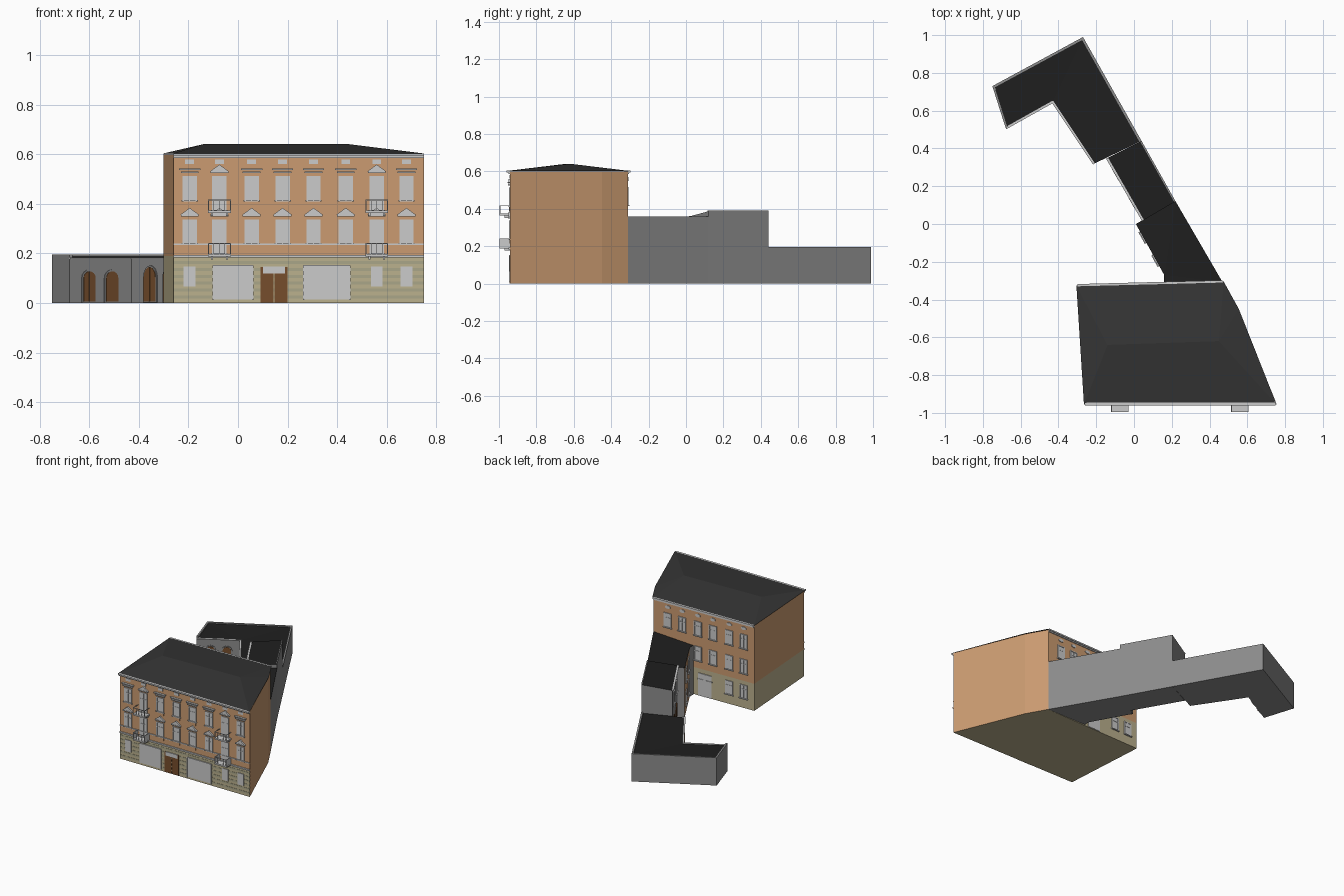
import bpy, bmesh
from math import sin, cos, pi, hypot
from mathutils import Vector

if "Cube" in bpy.data.objects:
    bpy.data.objects.remove(bpy.data.objects["Cube"])


def mat(name, rgb):
    m = bpy.data.materials.new(name)
    m.diffuse_color = (*rgb, 1)
    m.use_nodes = True
    m.node_tree.nodes["Principled BSDF"].inputs["Base Color"].default_value = m.diffuse_color
    return m


ORANGE = mat("orange_plaster", (0.60, 0.33, 0.165))
BEIGE = mat("beige_stone", (0.50, 0.44, 0.27))
COURSE = mat("stone_course", (0.40, 0.38, 0.25))
SLATE = mat("slate_roof", (0.035, 0.035, 0.035))
TAR = mat("flat_roof", (0.014, 0.014, 0.014))
GREY = mat("wing_render", (0.26, 0.26, 0.26))
WOOD = mat("brown_wood", (0.18, 0.075, 0.025))
parts = {}


def part(name, *mats):
    if name not in parts:
        parts[name] = (bmesh.new(), mats)
    return parts[name][0]


def extrude(name, m, wall, poly, d0, d1):
    """Profile in wall coordinates (along, up), extruded outward from d0 to d1."""
    bm = part(name, *([m] if m else []))
    a, b = Vector(wall[0]), Vector(wall[1])
    t = (b - a).normalized()
    n = Vector((t.y, -t.x))
    rings = [[bm.verts.new((*(a + t * u + n * d), z)) for u, z in poly] for d in (d0, d1)]
    for r in rings:
        bm.faces.new(r)
    for i in range(len(poly)):
        j = (i + 1) % len(poly)
        bm.faces.new((rings[0][i], rings[0][j], rings[1][j], rings[1][i]))


def box(name, m, wall, u, w, z0, z1, d0, d1):
    h = w / 2
    extrude(name, m, wall, [(u - h, z0), (u + h, z0), (u + h, z1), (u - h, z1)], d0, d1)


def arch(u, w, z0, z1):
    r = w / 2
    return [(u - r, z0), (u + r, z0)] + [(u + r * cos(k * pi / 8), z1 - r + r * sin(k * pi / 8)) for k in range(9)]


def volume(name, mats, pts, z0, tops, side_mat=lambda i: 0, top_mat=0):
    bm = part(name, *mats)
    lo = [bm.verts.new((x, y, z0)) for x, y in pts]
    hi = [bm.verts.new((x, y, z)) for (x, y), z in zip(pts, tops)]
    bm.faces.new(lo[::-1])
    top = bm.faces.new(hi)
    top.material_index = top_mat
    for i in range(len(pts)):
        j = (i + 1) % len(pts)
        bm.faces.new((lo[i], lo[j], hi[j], hi[i])).material_index = side_mat(i)
    bmesh.ops.triangulate(bm, faces=[top])


def length(wall):
    return hypot(wall[1][0] - wall[0][0], wall[1][1] - wall[0][1])


def window(prefix, wall, u, w, z0, z1, trim=0.006):
    box(prefix + "_panes", None, wall, u, w, z0, z1, -0.003, 0.002)
    f = prefix + "_frames"
    for s in (-1, 1):
        box(f, None, wall, u + s * w / 2, trim, z0, z1, 0, 0.006)
    box(f, None, wall, u, w + trim, z1 - trim / 2, z1 + trim / 2, 0, 0.006)
    box(f, None, wall, u, w + 0.014, z0 - 0.006, z0, 0, 0.010)
    box(f, None, wall, u, 0.004, z0, z1, 0, 0.004)
    zt = z0 + (z1 - z0) * 0.68
    box(f, None, wall, u, w, zt - 0.002, zt + 0.002, 0, 0.004)


# Main block: stone ground floor and plaster upper floors
foot = [(-0.26, -0.94), (0.75, -0.94), (0.55, -0.45), (0.47, -0.31), (-0.30, -0.33)]
volume("ground_floor", (BEIGE, ORANGE), foot, 0, [0.19] * 5, lambda i: int(i in (1, 2)))
volume("upper_floors", (ORANGE,), foot, 0.19, [0.6] * 5)
front, back = (foot[0], foot[1]), (foot[3], foot[4])

# Hipped roof
bm = part("hipped_roof", SLATE)
e = [bm.verts.new((x, y, 0.603)) for x, y in
     [(-0.265, -0.955), (0.755, -0.955), (0.555, -0.45), (0.475, -0.305), (-0.305, -0.325)]]
r0, r1 = bm.verts.new((-0.14, -0.64, 0.641)), bm.verts.new((0.45, -0.62, 0.641))
for f in ((e[0], e[1], r1, r0), (e[1], e[2], r1), (e[2], e[3], r1), (e[3], e[4], r0, r1), (e[4], e[0], r0), e[::-1]):
    bm.faces.new(f)

# Cornices, string courses and stone joints
for wall, d in ((front, 0.02), (back, 0.012)):
    L = length(wall)
    box("eaves_cornice", None, wall, L / 2, L, 0.594, 0.604, 0, d)
    box("eaves_cornice", None, wall, L / 2, L, 0.586, 0.594, 0, d / 2)
for z0, z1, d in ((0.184, 0.194, 0.008), (0.234, 0.240, 0.006)):
    box("string_course", None, front, 0.505, 1.01, z0, z1, 0, d)
for k in range(6):
    box("stone_courses", COURSE, front, 0.505, 1.01, 0.018 + k * 0.028, 0.030 + k * 0.028, 0, 0.0015)

# Front windows, lintels and pediments
for i, x in enumerate((-0.195, -0.075, 0.055, 0.18, 0.305, 0.435, 0.56, 0.68)):
    u = x + 0.26
    balcony = i in (1, 6)
    for z0, z1, floor in ((0.242, 0.335, 0.2), (0.415, 0.51, 0.376)):
        window("front_window", front, u, 0.052, floor if balcony else z0, z1)
        t = z1 + 0.014
        box("lintels", None, front, u, 0.072, t, t + 0.007, 0, 0.012)
        if balcony or z0 < 0.3:
            extrude("pediments", None, front, [(u - 0.038, t + 0.007), (u + 0.038, t + 0.007), (u, t + 0.035)], 0, 0.010)
        else:
            box("lintels", None, front, u, 0.086, t + 0.013, t + 0.02, 0, 0.014)
        if not balcony:
            box("window_aprons", ORANGE, front, u, 0.052, z0 - 0.026, z0 - 0.006, 0, 0.004)
    box("attic_vents", None, front, u, 0.036, 0.562, 0.58, 0, 0.004)
    if i in (0, 6, 7):
        box("ground_windows", None, front, u, 0.048, 0.066, 0.148, 0, 0.004)

# Shopfronts and entrance
for x, w in ((-0.02, 0.16), (0.358, 0.186)):
    box("shopfronts", None, front, x + 0.26, w, 0.015, 0.15, 0, 0.004)
    for s in (-1, 1):
        box("shopfront_frames", None, front, x + 0.26 + s * w / 2, 0.006, 0.012, 0.152, 0, 0.007)
    box("shopfront_frames", None, front, x + 0.26, w, 0.147, 0.153, 0, 0.007)
for s in (-1, 1):
    box("entrance_door", WOOD, front, 0.405 + s * 0.028, 0.053, 0.002, 0.146, 0, 0.004)
box("entrance_transom", None, front, 0.405, 0.09, 0.12, 0.147, 0, 0.006)

# Balconies
for x in (-0.075, 0.56):
    u = x + 0.26
    for z, solid in ((0.188, True), (0.364, False)):
        box("balcony_slabs", None, front, u, 0.092, z, z + 0.01, 0, 0.056)
        for s in (-1, 1):
            su = u + s * 0.044
            box("balcony_rails", None, front, su, 0.003, z + 0.05, z + 0.054, 0, 0.056)
            box("balcony_rails", None, front, su, 0.004, z + 0.01, z + 0.054, 0.052, 0.056)
            if solid:
                box("balcony_side_panels", None, front, su, 0.002, z + 0.01, z + 0.05, 0, 0.054)
            box("balcony_brackets", None, front, u + s * 0.03, 0.008, z - 0.012, z, 0, 0.03)
        box("balcony_rails", None, front, u, 0.092, z + 0.05, z + 0.054, 0.053, 0.056)
        for k in range(1, 4):
            box("balcony_rails", None, front, u - 0.044 + k * 0.022, 0.002, z + 0.01, z + 0.05, 0.053, 0.055)

# Courtyard side of the main block
for i, x in enumerate((0.36, 0.25, 0.13, 0.015, -0.11, -0.22)):
    u = 0.47 - x
    window("back_window", back, u, 0.052, 0.42, 0.515)
    if i > 1:
        window("back_window", back, u, 0.052, 0.245, 0.34)
    if i > 3:
        window("back_window", back, u, 0.052, 0.07, 0.16)
    extrude("attic_ovals", None, back, [(u + 0.02 * cos(k * pi / 6), 0.56 + 0.011 * sin(k * pi / 6)) for k in range(12)], 0, 0.004)
box("back_door", None, back, 0.395, 0.10, 0.002, 0.16, 0, 0.005)
box("back_door_frames", None, back, 0.395, 0.006, 0.002, 0.16, 0, 0.008)
box("back_door_frames", None, back, 0.395, 0.11, 0.115, 0.121, 0, 0.008)

# Rear wings with lean-to roofs falling to the courtyard
near = [(0.16, -0.31), (0.47, -0.31), (0.22, 0.12), (0.01, 0.0), (0.16, -0.27)]
mid = [(0.05, 0.02), (0.22, 0.12), (0.04, 0.44), (-0.14, 0.35)]
far = [(0.04, 0.44), (-0.27, 0.99), (-0.75, 0.73), (-0.68, 0.51), (-0.43, 0.65), (-0.21, 0.32)]
volume("near_wing", (GREY, TAR, ORANGE), near, 0, [0.345, 0.36, 0.36, 0.345, 0.345], lambda i: 2 if i == 3 else 0, 1)
volume("middle_wing", (GREY, TAR), mid, 0, [0.36, 0.387, 0.387, 0.36], top_mat=1)
volume("rear_wing", (GREY, TAR), far, 0, [0.188, 0.188, 0.188, 0.182, 0.178, 0.178], top_mat=1)

# Wall copings and gutters
for i in range(3):
    w = (far[i], far[i + 1])
    box("wing_coping", GREY, w, length(w) / 2, length(w), 0.175, 0.195, -0.012, 0)
for w, z in (((far[3], far[4]), 0.177), ((far[4], far[5]), 0.177), ((mid[3], mid[0]), 0.357)):
    box("wing_gutters", None, w, length(w) / 2, length(w), z, z + 0.006, -0.003, 0.009)
w = (mid[1], mid[2])
box("wing_coping", GREY, w, length(w) / 2, length(w), 0.375, 0.39, -0.008, 0)

# Arched courtyard doors and wing windows
for w, us, width, top in (((far[3], far[4]), (0.09, 0.195), 0.055, 0.128),
                          ((far[4], far[5]), (0.14, 0.28), 0.085, 0.145)):
    for u in us:
        extrude("arch_surrounds", GREY, w, arch(u, width + 0.014, 0.002, top + 0.007), 0, 0.004)
        extrude("arched_doors", WOOD, w, arch(u, width, 0.006, top), 0, 0.006)
        box("door_battens", WOOD, w, u, 0.006, 0.006, top, 0, 0.009)
w = (near[3], near[4])
for u in (0.08, 0.22):
    window("wing_window", w, u, 0.055, 0.22, 0.31)
    window("wing_window", w, u, 0.055, 0.06, 0.15)
w = (mid[3], mid[0])
for u in (0.10, 0.27):
    window("wing_window", w, u, 0.055, 0.22, 0.31)
    extrude("arched_doors", WOOD, w, arch(u, 0.075, 0.004, 0.145), 0, 0.005)

# Turn every collected part into an object
for name, (bm, mats) in parts.items():
    bmesh.ops.recalc_face_normals(bm, faces=bm.faces)
    me = bpy.data.meshes.new(name)
    bm.to_mesh(me)
    bm.free()
    for m in mats:
        me.materials.append(m)
    bpy.context.collection.objects.link(bpy.data.objects.new(name, me))
